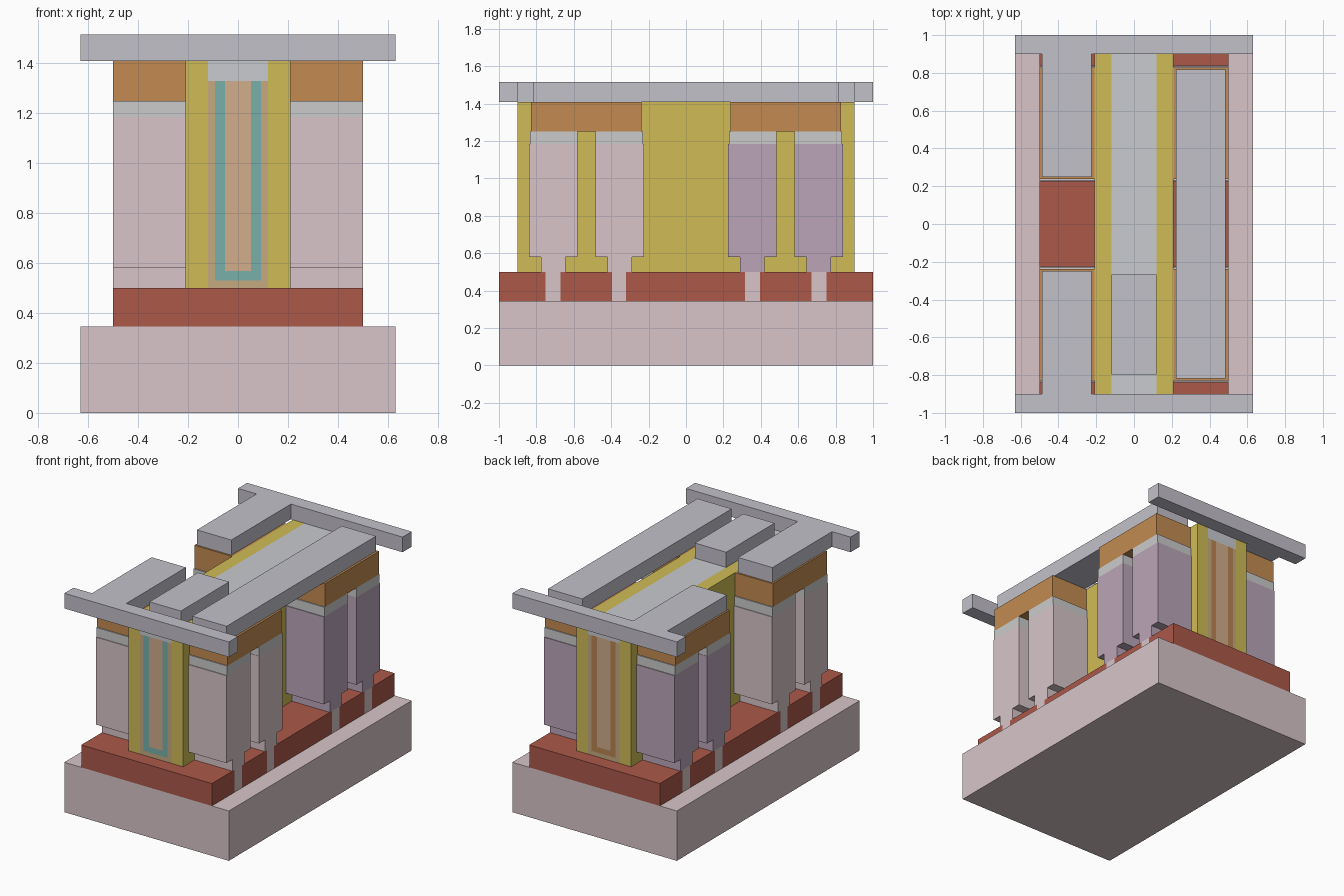
import bpy, bmesh

if "Cube" in bpy.data.objects:
    bpy.data.objects.remove(bpy.data.objects["Cube"])


def material(name, hex_rgb):
    srgb = [int(hex_rgb[i:i + 2], 16) / 255 for i in (0, 2, 4)]
    lin = [c / 12.92 if c <= 0.04045 else ((c + 0.055) / 1.055) ** 2.4 for c in srgb]
    m = bpy.data.materials.new(name)
    m.diffuse_color = (*lin, 1)
    m.use_nodes = True
    m.node_tree.nodes["Principled BSDF"].inputs["Base Color"].default_value = m.diffuse_color
    return m


PINK = material("substrate_pink", "D8C5C9")
PURPLE = material("doped_purple", "BBA5B8")
RED = material("isolation_red", "AC5849")
YELLOW = material("spacer_yellow", "D0BC57")
ORANGE = material("contact_orange", "C38B51")
WHITE = material("silicide_white", "D2D2D6")
CAP = material("cap_grey", "C8CBCF")
METAL = material("metal_grey", "C3C1CA")
LINER = material("liner_brown", "C5AA80")
TEAL = material("front_metal_teal", "78B0A8")
COPPER = material("back_metal_copper", "B98552")
TAN = material("fill_tan", "D2AE8C")


def prism(name, profile, axis, lo, hi, mat):
    """Extrude a 2D profile along an axis: x takes (y,z), y takes (x,z), z takes (x,y)."""
    place = {"x": lambda p, t: (t, *p),
             "y": lambda p, t: (p[0], t, p[1]),
             "z": lambda p, t: (*p, t)}[axis]
    bm = bmesh.new()
    a = [bm.verts.new(place(p, lo)) for p in profile]
    b = [bm.verts.new(place(p, hi)) for p in profile]
    bm.faces.new(a)
    bm.faces.new(b)
    for i in range(len(a)):
        j = (i + 1) % len(a)
        bm.faces.new((a[i], a[j], b[j], b[i]))
    bmesh.ops.recalc_face_normals(bm, faces=bm.faces)
    me = bpy.data.meshes.new(name)
    bm.to_mesh(me)
    bm.free()
    me.materials.append(mat)
    ob = bpy.data.objects.new(name, me)
    bpy.context.collection.objects.link(ob)
    return ob


def box(name, x0, x1, y0, y1, z0, z1, mat):
    return prism(name, [(x0, y0), (x1, y0), (x1, y1), (x0, y1)], "z", z0, z1, mat)


# Substrate block
box("substrate", -0.63, 0.63, -1, 1, 0, 0.345, PINK)

# Fin stems with isolation strips between them
stems = [(-0.75, -0.67), (-0.395, -0.32), (0.315, 0.395), (0.67, 0.75)]
edges = [-1] + [y for s in stems for y in s] + [1]
for i in range(0, len(edges), 2):
    box("isolation_strip", -0.5, 0.5, edges[i], edges[i + 1], 0.345, 0.5, RED)
for y0, y1 in stems:
    box("fin_stem", -0.5, 0.5, y0, y1, 0.345, 0.5, PINK)

# Source and drain blocks: narrow foot, wide body, silicide lid, shared contact
for x0, x1 in ((-0.5, -0.21), (0.21, 0.5)):
    for s, mat in ((-1, PINK), (1, PURPLE)):
        for c in (0.355, 0.71):
            m, w, f = s * c, 0.13, 0.065
            prism("source_drain", [(m - f, 0.5), (m + f, 0.5), (m + f, 0.58), (m + w, 0.58),
                                   (m + w, 1.185), (m - w, 1.185), (m - w, 0.58), (m - f, 0.58)],
                  "x", x0, x1, mat)
        for a, b in ((0.23, 0.483), (0.58, 0.835)):
            y0, y1 = sorted((s * a, s * b))
            box("silicide_lid", x0, x1, y0, y1, 1.185, 1.25, WHITE)
        y0, y1 = sorted((s * 0.237, s * 0.828))
        box("contact_block", x0, x1, y0, y1, 1.25, 1.41, ORANGE)

# Gate: side spacers, cap, nested U-shaped liners and core
for x0, x1 in ((-0.21, -0.12), (0.12, 0.21)):
    box("gate_spacer", x0, x1, -0.9, 0.9, 0.5, 1.41, YELLOW)
box("gate_cap", -0.12, 0.12, -0.9, 0.9, 1.33, 1.41, CAP)


def trough(name, outer, inner, z_out, z_in, y0, y1, mat):
    prism(name, [(-outer, 1.33), (-outer, z_out), (outer, z_out), (outer, 1.33),
                 (inner, 1.33), (inner, z_in), (-inner, z_in), (-inner, 1.33)], "y", y0, y1, mat)


trough("gate_liner", 0.12, 0.092, 0.5, 0.53, -0.9, 0.9, LINER)
trough("front_gate_metal", 0.092, 0.053, 0.53, 0.568, -0.9, 0, TEAL)
trough("back_gate_metal", 0.092, 0.053, 0.53, 0.568, 0, 0.9, COPPER)
box("gate_core", -0.053, 0.053, -0.9, 0.9, 0.568, 1.33, TAN)

# Top metal: a power rail with an arm at each end, output bar, gate contact
for name, s in (("front_rail", -1), ("back_rail", 1)):
    prism(name, [(-0.63, s), (0.63, s), (0.63, s * 0.9), (-0.225, s * 0.9),
                 (-0.225, s * 0.248), (-0.488, s * 0.248), (-0.488, s * 0.9), (-0.63, s * 0.9)],
          "z", 1.41, 1.515, METAL)
box("output_bar", 0.222, 0.485, -0.817, 0.817, 1.41, 1.515, METAL)
box("gate_contact", -0.12, 0.12, -0.797, -0.268, 1.41, 1.515, METAL)
